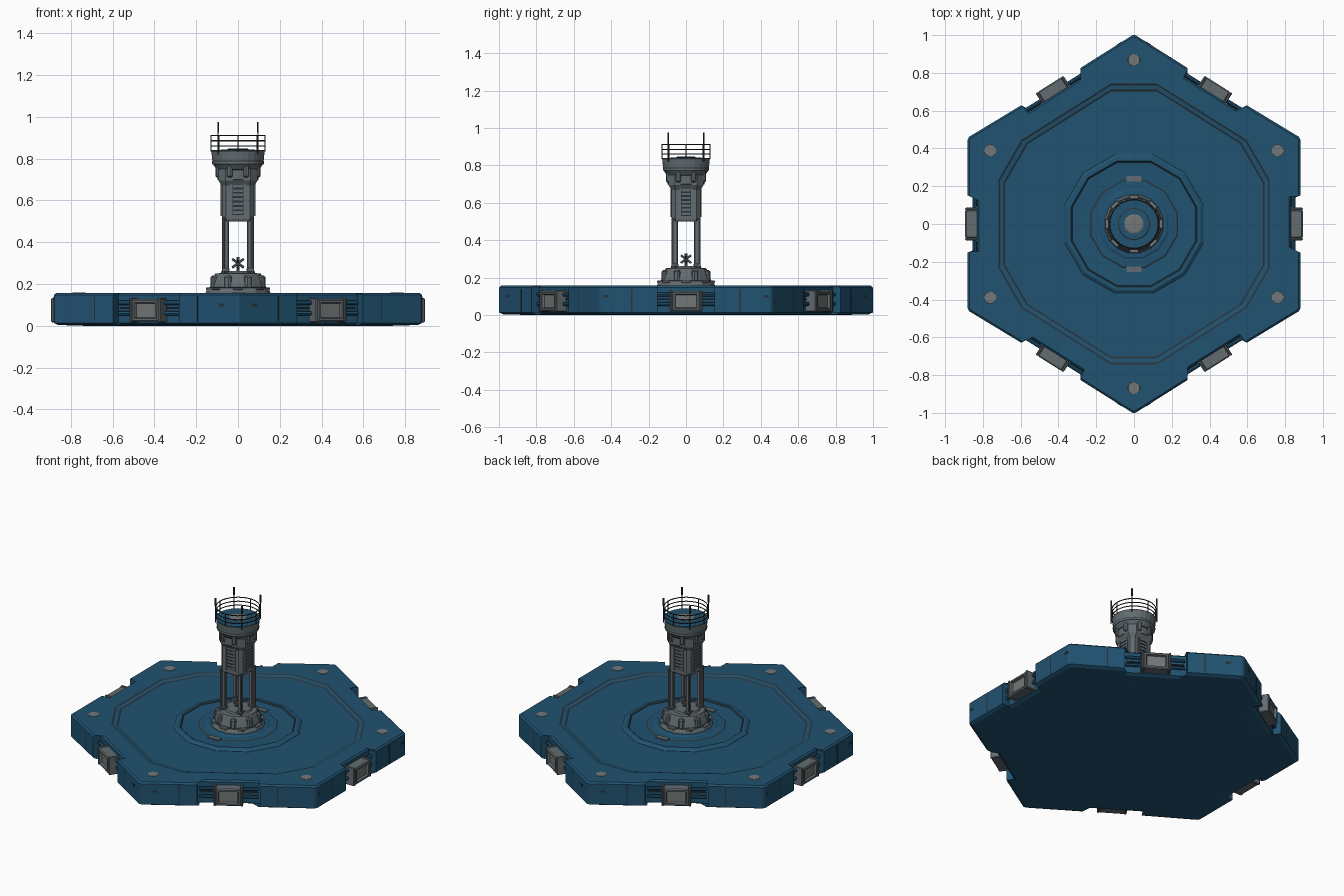
import bpy, bmesh, math
from mathutils import Matrix, Vector

if "Cube" in bpy.data.objects:
    bpy.data.objects.remove(bpy.data.objects["Cube"])


def material(name, rgb):
    m = bpy.data.materials.new(name)
    m.use_nodes = True
    m.diffuse_color = (*rgb, 1)
    b = m.node_tree.nodes["Principled BSDF"]
    b.inputs["Base Color"].default_value = (*rgb, 1)
    b.inputs["Roughness"].default_value = 0.8
    return m


BLUE = material("deep blue paint", (0.015, 0.085, 0.165))
GREY = material("worn grey metal", (0.125, 0.15, 0.165))
PALE = material("pale grey panel", (0.175, 0.185, 0.185))
DARK = material("dark seam metal", (0.02, 0.032, 0.04))


def finish(name, bm, mats):
    bmesh.ops.recalc_face_normals(bm, faces=bm.faces)
    me = bpy.data.meshes.new(name)
    bm.to_mesh(me)
    bm.free()
    for m in mats:
        me.materials.append(m)
    ob = bpy.data.objects.new(name, me)
    bpy.context.collection.objects.link(ob)
    return ob


def stack(name, loops, mats, dark_bands=()):
    """Skin a list of (outline, z) rings; the listed bands get the second colour."""
    bm = bmesh.new()
    rings = [[bm.verts.new((x, y, z)) for x, y in pts] for pts, z in loops]
    n = len(rings[0])
    for b, (lo, hi) in enumerate(zip(rings, rings[1:])):
        for i in range(n):
            j = (i + 1) % n
            f = bm.faces.new((lo[i], lo[j], hi[j], hi[i]))
            f.material_index = int(b in dark_bands)
    bm.faces.new(rings[0][::-1])
    bm.faces.new(rings[-1])
    return finish(name, bm, mats)


def lathe(name, profile, sides, mats, dark_bands=()):
    turn = [math.tau * (i + 0.5) / sides for i in range(sides)]
    return stack(name, [([(r * math.cos(a), r * math.sin(a)) for a in turn], z)
                        for r, z in profile], mats, dark_bands)


def polar(deg, r, z, side=0):
    return Matrix.Rotation(math.radians(deg), 4, "Z") @ Matrix.Translation((r, side, z))


def box(name, size, place, mat, bevel=0.0):
    """Box whose local x points outward from the centre."""
    bm = bmesh.new()
    bmesh.ops.create_cube(bm, size=1, matrix=place @ Matrix.Diagonal((*size, 1)))
    if bevel:
        bmesh.ops.bevel(bm, geom=bm.edges[:], offset=bevel, segments=1, affect="EDGES")
    return finish(name, bm, [mat])


def rod(name, a, b, radius, mat, sides=8):
    a, b = Vector(a), Vector(b)
    d = b - a
    bm = bmesh.new()
    bmesh.ops.create_cone(bm, cap_ends=True, segments=sides, radius1=radius, radius2=radius,
                          depth=d.length, matrix=Matrix.Translation((a + b) / 2)
                          @ d.to_track_quat("Z", "Y").to_matrix().to_4x4())
    return finish(name, bm, [mat])


# Six-cornered outlines: the four side corners sit a little nearer the x axis
def plan(x, y):
    pull = min(1, abs(x) / 0.75) * max(-1, min(1, y / 0.3))
    return x * 1.012, y - 0.045 * pull


def sixfold(half):
    corner = [(-x, y) for x, y in half] + [(x, y) for x, y in reversed(half)]
    out = []
    for k in range(6):
        m = Matrix.Rotation(math.radians(-60 * k), 2)
        out += [plan(*(m @ Vector(p))) for p in corner]
    return out


def hexagon(apothem, cut):
    top = apothem / math.cos(math.radians(30))
    slope = math.tan(math.radians(30))
    return sixfold([(t, top - t * slope) for t in (apothem * 0.4, apothem * 0.3, cut)])


def notched(shrink):
    a = 0.87 - shrink
    top = a / math.cos(math.radians(30))
    y = top - 0.28 * math.tan(math.radians(30))
    return sixfold([(0.255, y - 0.043), (0.28, y), (0.008, top - 0.0046)])


def edge_frame(k):
    """Frame at the middle of a platform side, local x pointing outward."""
    pts = notched(0)
    a, b = Vector(pts[6 * k + 4]), Vector(pts[(6 * k + 7) % 36])
    d = b - a
    return (Matrix.Translation(((a + b) / 2).to_3d())
            @ Matrix.Rotation(math.atan2(d.x, -d.y), 4, "Z"))


# Platform
stack("platform", [
    (hexagon(0.72, 0.03), 0), (notched(0.02), 0.004), (notched(0), 0.014),
    (notched(0), 0.147), (notched(0.01), 0.157),
    (hexagon(0.71, 0.12), 0.157), (hexagon(0.702, 0.12), 0.153),
    (hexagon(0.682, 0.12), 0.149), (hexagon(0.674, 0.12), 0.145),
], [BLUE, DARK], (5, 7))

# Stepped ring around the tower foot
lathe("foot_ring", [(0.385, 0.14), (0.38, 0.147), (0.365, 0.157), (0.345, 0.157),
                    (0.338, 0.151), (0.3, 0.149), (0.24, 0.147),
                    (0.232, 0.15), (0.19, 0.152), (0.18, 0.157)],
      12, [BLUE, DARK], (0, 3, 6))
for s in (-1, 1):
    box("deck_hatch", (0.03, 0.08, 0.008), polar(90 * s, 0.24, 0.151), GREY)

# Six sides: docking modules, pipes and panel seams
for k in range(6):
    frame = edge_frame(k)

    def at(out, z, side=0):
        return frame @ Matrix.Translation((out, side, z))

    bm = bmesh.new()
    bmesh.ops.create_cube(bm, size=1, matrix=Matrix.Diagonal((0.07, 0.15, 0.108, 1)))
    bmesh.ops.bevel(bm, geom=bm.edges[:], offset=0.006, segments=1, affect="EDGES")
    bm.normal_update()
    front = max(bm.faces, key=lambda f: f.calc_center_median().x)
    bmesh.ops.inset_individual(bm, faces=[front], thickness=0.014, depth=0)
    bmesh.ops.inset_individual(bm, faces=[front], thickness=0.006, depth=-0.014)
    front.material_index = 1
    bmesh.ops.transform(bm, matrix=at(-0.022, 0.074), verts=bm.verts)
    finish("docking_module", bm, [GREY, PALE])

    for s in (-1, 1):
        box("module_clamp", (0.066, 0.014, 0.116), at(-0.02, 0.075, s * 0.08), GREY, 0.004)
        for z in (0.06, 0.11):
            rod("side_pipe", at(-0.036, z, s * 0.07).translation,
                at(-0.036, z, s * 0.175).translation, 0.011, BLUE)
        box("recess_seam", (0.008, 0.08, 0.008), at(-0.045, 0.085, s * 0.13), DARK)
        box("corner_slot", (0.006, 0.03, 0.014), at(-0.001, 0.1, s * 0.43), DARK)
        box("corner_seam", (0.004, 0.006, 0.12), at(0, 0.08, s * 0.29), DARK)

# Corner lamps, flush with the rim
for k in range(6):
    spot = polar(60 * k + 30, 0.868, 0).translation
    bm = bmesh.new()
    bmesh.ops.create_cone(bm, cap_ends=True, segments=10, radius1=0.035, radius2=0.032,
                          depth=0.008, matrix=Matrix.Translation((*plan(spot.x, spot.y), 0.155)))
    finish("corner_lamp", bm, [PALE])

# Tower foot
lathe("tower_foot", [(0.16, 0.145), (0.156, 0.165), (0.146, 0.182), (0.136, 0.186),
                     (0.13, 0.205), (0.12, 0.23), (0.112, 0.25), (0.085, 0.252),
                     (0.08, 0.262)], 16, [GREY, DARK], (2,))
for k in range(8):
    box("foot_buttress", (0.04, 0.034, 0.08), polar(45 * k + 22.5, 0.118, 0.2), GREY, 0.008)
    box("foot_plate", (0.02, 0.05, 0.012), polar(45 * k, 0.144, 0.178), PALE, 0.003)

# Open columns with a small valve between them
for sx in (-1, 1):
    for sy in (-1, 1):
        box("column", (0.026, 0.026, 0.27), Matrix.Translation((sx * 0.057, sy * 0.057, 0.385)),
            GREY, 0.005)
        rod("column_pipe", (sx * 0.07, sy * 0.07, 0.25), (sx * 0.07, sy * 0.07, 0.52),
            0.007, GREY)
        box("column_collar", (0.036, 0.036, 0.016),
            Matrix.Translation((sx * 0.059, sy * 0.059, 0.268)), GREY, 0.003)
rod("valve_stem", (0, 0, 0.25), (0, 0, 0.33), 0.007, GREY)
for k in range(4):
    lo, hi = polar(90 * k, 0, 0.3), polar(90 * k, 0.028, 0.3)
    for rise in (-0.022, 0.02):
        rod("valve_arm", lo.translation, hi.translation + Vector((0, 0, rise)), 0.006, GREY, 6)


# Shaft: chamfered square
def square(h, c):
    q = h - c
    return [(h, -q), (h, q), (q, h), (-q, h), (-h, q), (-h, -q), (-q, -h), (q, -h)]


stack("shaft", [(square(0.072, 0.02), 0.5), (square(0.077, 0.02), 0.51),
                (square(0.077, 0.02), 0.67), (square(0.094, 0.035), 0.695),
                (square(0.094, 0.035), 0.75)], [GREY])
for k in range(4):
    box("louvre_back", (0.006, 0.056, 0.17), polar(90 * k, 0.076, 0.615), DARK)
    for i in range(8):
        box("louvre_slat", (0.012, 0.05, 0.012), polar(90 * k, 0.077, 0.542 + i * 0.021), GREY)
    for s in (-1, 1):
        box("louvre_frame", (0.012, 0.008, 0.18), polar(90 * k, 0.077, 0.615, s * 0.031), GREY)

# Tower head with blue deck
lathe("tower_head", [(0.085, 0.69), (0.1, 0.7), (0.1, 0.745), (0.104, 0.75), (0.12, 0.772),
                     (0.125, 0.774), (0.125, 0.785), (0.124, 0.79), (0.128, 0.832),
                     (0.132, 0.838)], 24, [GREY, DARK], (2, 6))
for k in range(8):
    box("head_bracket", (0.026, 0.026, 0.07), polar(45 * k + 22.5, 0.101, 0.745), GREY, 0.006)
lathe("head_deck", [(0.128, 0.834), (0.128, 0.84), (0.085, 0.84), (0.08, 0.843),
                    (0.06, 0.843)], 24, [BLUE, DARK], (2,))
lathe("deck_cap", [(0.052, 0.838), (0.052, 0.845), (0.045, 0.848), (0.012, 0.849)],
      16, [PALE, DARK], (0,))

# Railing and aerials
for z in (0.86, 0.885, 0.911):
    bpy.ops.mesh.primitive_torus_add(major_radius=0.129, minor_radius=0.003,
                                     major_segments=32, minor_segments=6, location=(0, 0, z))
    rail = bpy.context.object
    rail.name = "rail"
    rail.data.materials.append(DARK)
for k in range(8):
    p = polar(45 * k, 0.129, 0).translation
    rod("rail_post", p + Vector((0, 0, 0.834)), p + Vector((0, 0, 0.912)), 0.003, DARK, 6)
for k in range(4):
    p = polar(45 + 90 * k, 0.134, 0).translation
    rod("aerial", p + Vector((0, 0, 0.82)), p + Vector((0, 0, 0.95)), 0.003, DARK, 6)
    rod("aerial_tip", p + Vector((0, 0, 0.925)), p + Vector((0, 0, 0.975)), 0.005, DARK, 6)
